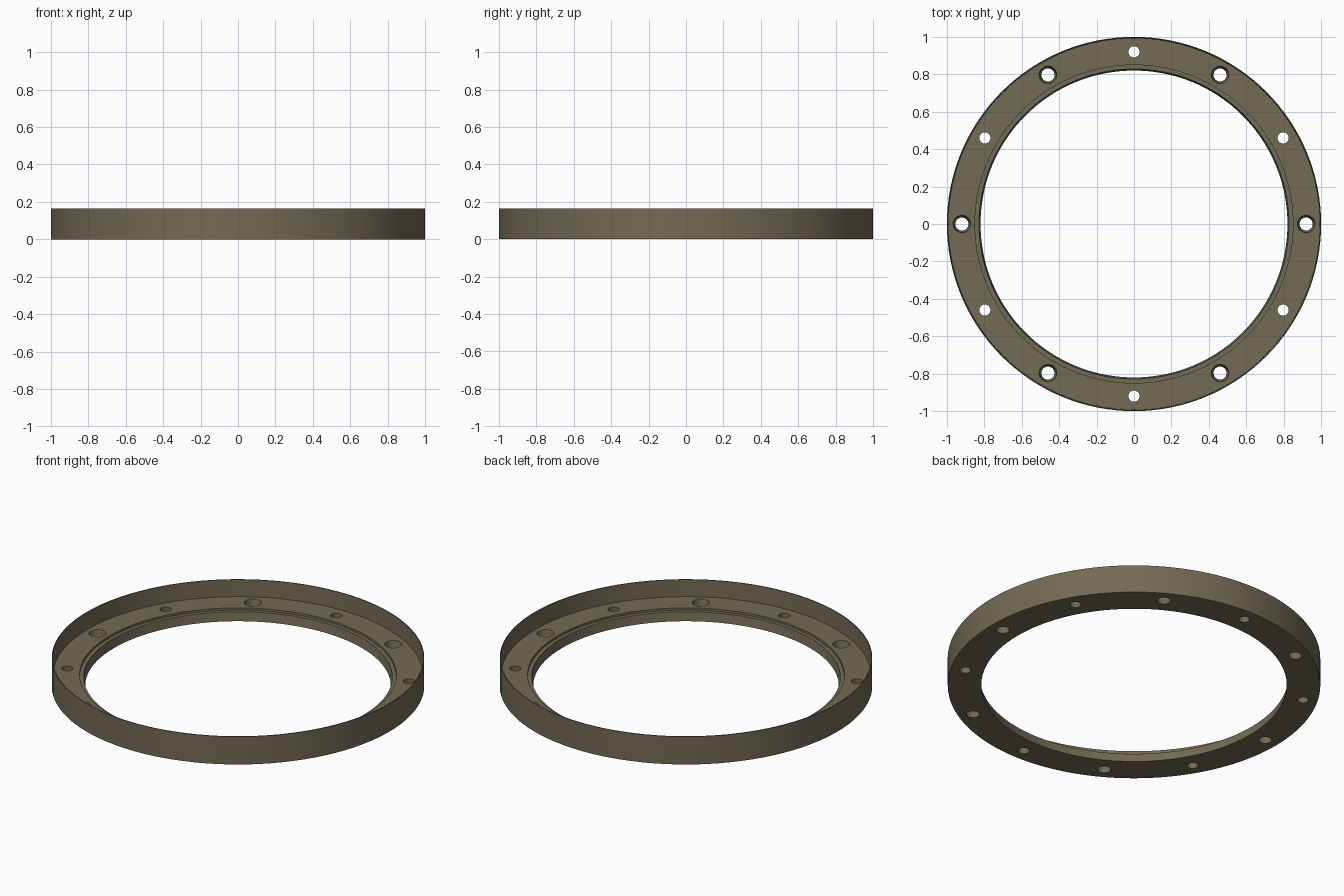
import bpy, bmesh
from math import cos, sin, pi, radians

if "Cube" in bpy.data.objects:
    bpy.data.objects.remove(bpy.data.objects["Cube"])

SEG = 128
mat = bpy.data.materials.new("dark_bronze")
mat.diffuse_color = (0.17, 0.145, 0.09, 1)
mat.use_nodes = True
mat.node_tree.nodes["Principled BSDF"].inputs["Base Color"].default_value = mat.diffuse_color


def lathe(name, profile, seg):
    """Closed (radius, z) profile revolved around z."""
    bm = bmesh.new()
    rings = [[bm.verts.new((r * cos(2 * pi * i / seg), r * sin(2 * pi * i / seg), z))
              for i in range(seg)] for r, z in profile]
    for a, b in zip(rings, rings[1:] + rings[:1]):
        for i in range(seg):
            j = (i + 1) % seg
            bm.faces.new((a[i], a[j], b[j], b[i]))
    bmesh.ops.recalc_face_normals(bm, faces=bm.faces)
    me = bpy.data.meshes.new(name)
    bm.to_mesh(me)
    bm.free()
    ob = bpy.data.objects.new(name, me)
    bpy.context.collection.objects.link(ob)
    return ob


# Ring body: thin outer rim, recessed floor, small inner shelf, tapered bore
ring = lathe("flange_ring", [
    (0.82, 0), (1.0, 0), (1.0, 0.165), (0.995, 0.165),
    (0.992, 0.065), (0.85, 0.065), (0.85, 0.052), (0.828, 0.052)], SEG)
ring.data.materials.append(mat)

# Bolt holes: tapered large ones alternate with straight small ones
FLOOR, EXTRA = 0.065, 0.02
bm = bmesh.new()
for k in range(12):
    low, high = (0.035, 0.047) if k % 2 == 0 else (0.03, 0.03)
    slope = (high - low) / FLOOR * EXTRA
    a = radians(30 * k)
    cone = bmesh.ops.create_cone(bm, cap_ends=True, segments=32,
                                 radius1=low - slope, radius2=high + slope,
                                 depth=FLOOR + 2 * EXTRA)
    bmesh.ops.translate(bm, verts=cone["verts"],
                        vec=(0.92 * cos(a), 0.92 * sin(a), FLOOR / 2))
me = bpy.data.meshes.new("hole_cutters")
bm.to_mesh(me)
bm.free()
cutters = bpy.data.objects.new("hole_cutters", me)
bpy.context.collection.objects.link(cutters)
cutters.hide_render = True

mod = ring.modifiers.new("bolt_holes", "BOOLEAN")
mod.operation = "DIFFERENCE"
mod.solver = "EXACT"
mod.object = cutters

# Apply the cut, then shade smooth with sharp edges
bpy.context.view_layer.objects.active = ring
ring.select_set(True)
bpy.ops.object.modifier_apply(modifier=mod.name)
bpy.data.objects.remove(cutters)
bpy.ops.object.shade_smooth_by_angle(angle=radians(30))
